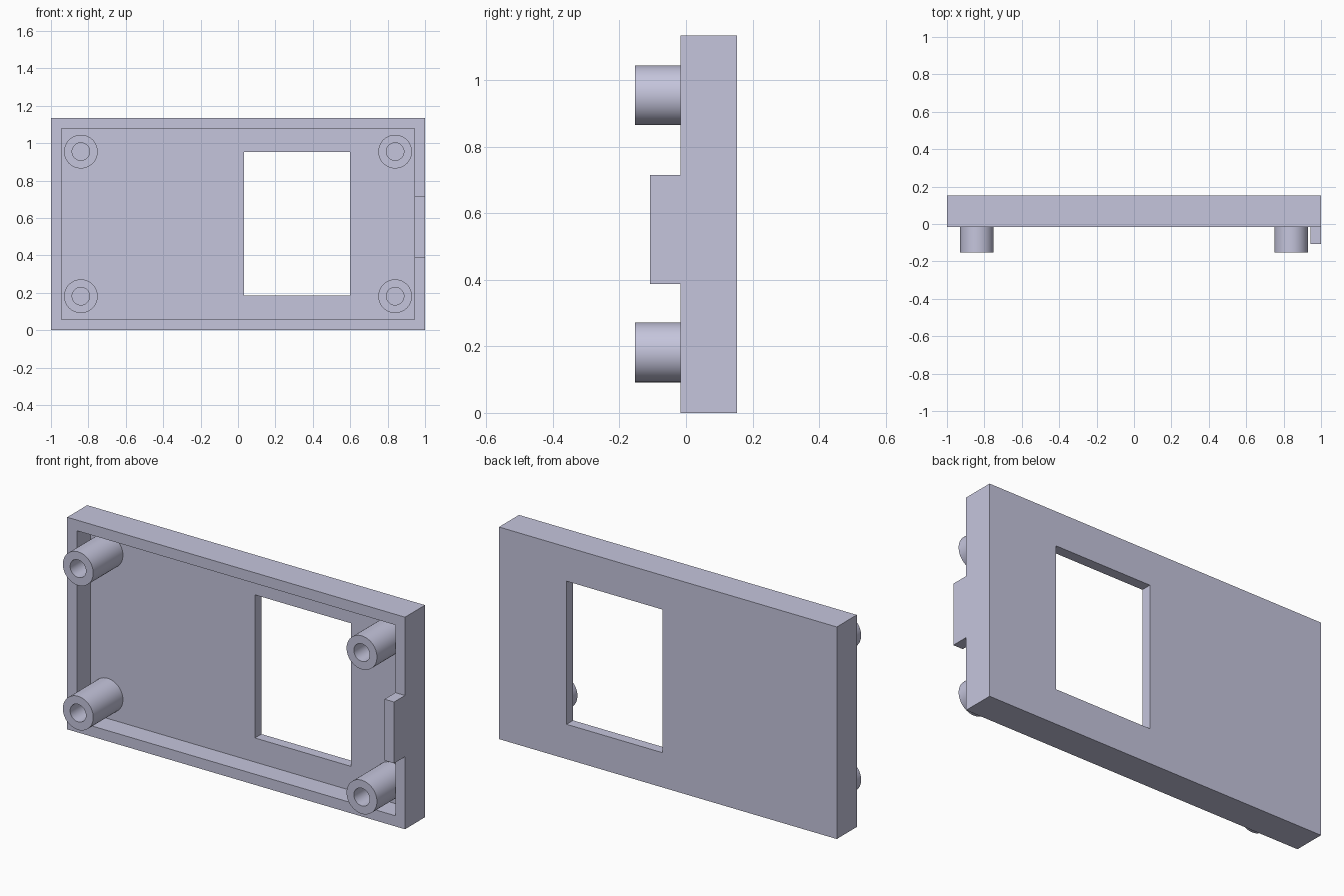
import bpy
import bmesh
import math

cube = bpy.data.objects.get("Cube")
if cube:
    bpy.data.objects.remove(cube, do_unlink=True)

# Main dimensions
HEIGHT = 1.135
BACK, RIM, FLOOR = 0.153, -0.016, 0.098
BOSS_FRONT, TAB_FRONT = -0.153, -0.108
WALL = 0.057

COLOUR = (0.56, 0.56, 0.72, 1.0)
plastic = bpy.data.materials.new("lavender grey plastic")
plastic.use_nodes = True
plastic.diffuse_color = COLOUR
plastic.node_tree.nodes["Principled BSDF"].inputs["Base Color"].default_value = COLOUR


def rectangle(x0, x1, z0, z1, y):
    return [(x0, y, z0), (x1, y, z0), (x1, y, z1), (x0, y, z1)]


def circle(x, z, radius, y, sides=48):
    angles = [2 * math.pi * i / sides for i in range(sides)]
    return [(x + radius * math.cos(a), y, z + radius * math.sin(a)) for a in angles]


def loft(name, rings, closed=False, caps=False, smooth=False):
    """Join successive rings of points with quads."""
    bm = bmesh.new()
    loops = [[bm.verts.new(p) for p in ring] for ring in rings]
    pairs = list(zip(loops, loops[1:]))
    if closed:
        pairs.append((loops[-1], loops[0]))
    for a, b in pairs:
        for i in range(len(a)):
            j = (i + 1) % len(a)
            bm.faces.new((a[i], a[j], b[j], b[i]))
    if caps:
        bm.faces.new(loops[0])
        bm.faces.new(loops[-1])
    bmesh.ops.recalc_face_normals(bm, faces=bm.faces)
    mesh = bpy.data.meshes.new(name)
    bm.to_mesh(mesh)
    bm.free()
    mesh.materials.append(plastic)
    obj = bpy.data.objects.new(name, mesh)
    bpy.context.collection.objects.link(obj)
    if smooth:
        bpy.ops.object.select_all(action="DESELECT")
        obj.select_set(True)
        bpy.context.view_layer.objects.active = obj
        bpy.ops.object.shade_smooth_by_angle(angle=math.radians(30))
    return obj


# Shallow tray with a window through its floor
outer = (-1, 1, 0, HEIGHT)
inner = (-1 + WALL, 1 - WALL, WALL, HEIGHT - WALL)
window = (0.032, 0.6, 0.186, 0.952)
loft("cover_tray", [
    rectangle(*outer, BACK), rectangle(*outer, RIM),
    rectangle(*inner, RIM), rectangle(*inner, FLOOR),
    rectangle(*window, FLOOR), rectangle(*window, BACK),
], closed=True)

# Hollow screw posts standing on the tray floor
for side, x in (("right", -0.84), ("left", 0.84)):
    for level, z in (("lower", 0.182), ("upper", 0.955)):
        loft(f"{level}_{side}_screw_post", [
            circle(x, z, 0.09, FLOOR), circle(x, z, 0.09, BOSS_FRONT),
            circle(x, z, 0.047, BOSS_FRONT), circle(x, z, 0.047, FLOOR),
        ], smooth=True)

# Locating tab on the left rim
tab = (1 - WALL, 1, 0.388, 0.716)
loft("locating_tab", [rectangle(*tab, RIM), rectangle(*tab, TAB_FRONT)], caps=True)
